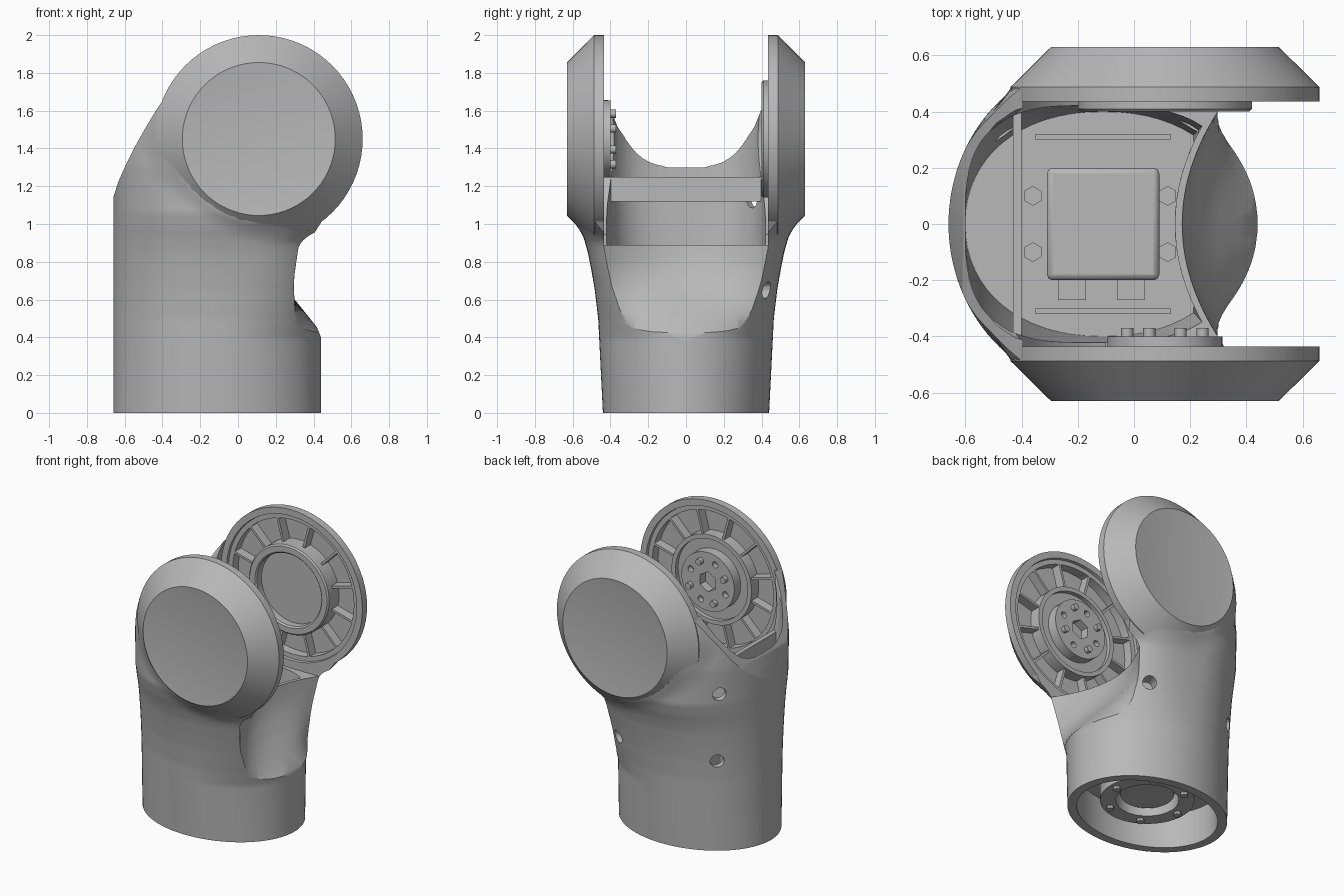
import bpy, bmesh, math
from mathutils import Matrix, Vector

cube = bpy.data.objects.get("Cube")
if cube:
    bpy.data.objects.remove(cube, do_unlink=True)

grey = bpy.data.materials.new("satin grey")
grey.use_nodes = True
grey.diffuse_color = (0.48, 0.48, 0.48, 1)
grey.node_tree.nodes["Principled BSDF"].inputs["Base Color"].default_value = grey.diffuse_color

HX, HZ = 0.11, 1.45          # joint centre
CX, RX = -0.11, 0.55         # column centre and half width


def finish(name, bm):
    bmesh.ops.recalc_face_normals(bm, faces=bm.faces)
    me = bpy.data.meshes.new(name)
    bm.to_mesh(me)
    bm.free()
    ob = bpy.data.objects.new(name, me)
    bpy.context.collection.objects.link(ob)
    me.materials.append(grey)
    return ob


def loft(name, rings):
    bm = bmesh.new()
    loops = [[bm.verts.new(p) for p in ring] for ring in rings]
    n = len(loops[0])
    for a, b in zip(loops, loops[1:]):
        for i in range(n):
            j = (i + 1) % n
            bm.faces.new((a[i], a[j], b[j], b[i]))
    bm.faces.new(loops[0])
    bm.faces.new(loops[-1])
    return finish(name, bm)


def box(name, lo, hi, turn=0):
    """Box between two corners, optionally turned around the joint axis."""
    lo, hi = Vector(lo), Vector(hi)
    bm = bmesh.new()
    bmesh.ops.create_cube(bm, size=1, matrix=Matrix.Translation((lo + hi) / 2)
                          @ Matrix.Diagonal((*(hi - lo), 1)))
    if turn:
        bmesh.ops.rotate(bm, verts=bm.verts, cent=(HX, 0, HZ),
                         matrix=Matrix.Rotation(turn, 3, 'Y'))
    return finish(name, bm)


def rod(name, a, b, r, sides=48):
    a, b = Vector(a), Vector(b)
    bm = bmesh.new()
    m = Matrix.Translation((a + b) / 2) @ (b - a).to_track_quat('Z', 'Y').to_matrix().to_4x4()
    bmesh.ops.create_cone(bm, cap_ends=True, segments=sides, radius1=r, radius2=r,
                          depth=(b - a).length, matrix=m)
    return finish(name, bm)


def lathe(name, profile, side, seg=72):
    """Spin (radius, y) pairs around the joint axis."""
    bm = bmesh.new()
    vs = [bm.verts.new((HX + r, side * y, HZ)) for r, y in profile]
    es = [bm.edges.new(p) for p in zip(vs, vs[1:])]
    bmesh.ops.spin(bm, geom=vs + es, cent=(HX, 0, HZ), axis=(0, 1, 0),
                   angle=math.tau, steps=seg, use_merge=True)
    bmesh.ops.remove_doubles(bm, verts=bm.verts, dist=0.0005)
    return finish(name, bm)


def cut(ob, cutter):
    mod = ob.modifiers.new("cut", 'BOOLEAN')
    mod.operation, mod.solver, mod.object = 'DIFFERENCE', 'EXACT', cutter
    bpy.ops.object.select_all(action='DESELECT')
    bpy.context.view_layer.objects.active = ob
    ob.select_set(True)
    bpy.ops.object.modifier_apply(modifier=mod.name)
    bpy.data.objects.remove(cutter, do_unlink=True)


def lerp(table, z):
    for (z0, v0), (z1, v1) in zip(table, table[1:]):
        if z <= z1:
            return v0 + (v1 - v0) * max(0, z - z0) / (z1 - z0)
    return table[-1][1]


def oval(rx, ry, z, power=1, limit=None):
    ring = []
    for i in range(64):
        c, s = math.cos(math.tau * i / 64), math.sin(math.tau * i / 64)
        x = CX + rx * math.copysign(abs(c) ** power, c)
        y = ry * math.copysign(abs(s) ** power, s)
        ring.append((min(x, limit + 0.8 * y * y) if limit else x, y, z))
    return ring


# Shell: oval column that flares smoothly into the two cheeks
REAR = [(0, -.66), (1.14, -.66), (1.22, -.635), (1.3, -.6), (1.42, -.54), (1.5, -.495),
        (1.6, -.435), (1.68, -.38), (1.75, -.33), (1.85, -.23)]
FRONT = [(0, .44), (.4, .44), (.46, .415), (.52, .375), (.6, .33), (.65, .315), (.7, .31), (.8, .325),
         (.9, .37), (1, .435), (1.06, .47), (1.1, .45), (1.85, .4)]
DEPTH = [(0, .44), (.5, .465), (.65, .483), (.75, .5), (.85, .52), (.92, .54), (.98, .562),
         (1.06, .585), (1.3, .59), (1.6, .53), (1.85, .42)]
FRONT_POWER = [(0, 2), (.4, 2), (1, 3.5)]
BLEND = 0.05


def half_depth(x, z):
    u = min(1, abs(x - CX) / RX)
    n = lerp(FRONT_POWER, z) if x > CX else 2
    column = lerp(DEPTH, z) * (1 - u ** n) ** (1 / n)
    r = math.hypot(x - HX, z - HZ)
    cone = min(0.6, 1.032 - r) - 0.8 * max(0, r - .55)
    h = max(BLEND - abs(column - cone), 0) / BLEND
    return max(max(column, cone) + h * h * BLEND / 4, 0.015)


rings = []
for k in range(90):
    z = 1.85 * k / 89
    x0, x1 = lerp(REAR, z), lerp(FRONT, z)
    xs = [(x0 + x1) / 2 - (x1 - x0) / 2 * math.cos(math.pi * i / 44) for i in range(45)]
    rings.append([(x, half_depth(x, z), z) for x in xs]
                 + [(x, -half_depth(x, z), z) for x in reversed(xs)])
shell = loft("outer_shell", rings)

# Joint opening, rear U notch, inner cavity and base recess
cut(shell, rod("joint_cutter", (HX, -.435, HZ), (HX, .435, HZ), 0.547, 72))
cut(shell, rod("recess_cutter", (HX, -.525, HZ), (HX, .525, HZ), 0.507, 72))
half_u = [(.44, 2.1), (.43, 1.75), (.405, 1.62), (.36, 1.51), (.29, 1.41), (.2, 1.33), (.1, 1.3)]
u_shape = half_u + [(-y, z) for y, z in reversed(half_u)]
cut(shell, loft("notch_cutter", [[(x, y, z) for y, z in u_shape] for x in (-.9, .3)]))
cut(shell, loft("cavity_cutter", [oval(.49, ry, z, p, .145) for z, ry, p in
                                  ((.42, .4, .92), (.9, .42, .72), (1.1, .425, .64), (1.7, .425, .64))]))
cut(shell, loft("base_cutter", [oval(.49, .38, z) for z in (-.1, .25)]))
cut(shell, box("slot_cutter", (-.1, -.435, .89), (.9, .435, 1.5)))

# Saddle-shaped front clearance: height, centre x, sideways curvature
SCOOP = [(.4, .46, -1.2), (.45, .42, -1), (.52, .365, -.5), (.6, .3, 0), (.7, .225, .45),
         (.8, .185, .7), (.9, .17, .8)]
rings = []
for k in range(33):
    y = -.435 + .87 * k / 32
    edge = [(x + c * y * y, y, z) for z, x, c in SCOOP]
    rings.append([(.95, y, .4)] + edge + [(.95, y, .9)])
cut(shell, loft("scoop_cutter", rings))

# Screw holes
for a, b in (((-.8, .6, .64), (-.3, .2, .64)), ((-.8, .6, 1.13), (-.3, .2, 1.13)),
             ((.33, .7, .65), (.18, .3, .65))):
    cut(shell, rod("hole_cutter", a, b, .045, 16))

# Joint caps: dished outside, hollow and ribbed inside
for side, label in ((-1, "front"), (1, "back")):
    lathe(label + "_cap", [(0, .608), (.2, .613), (.36, .625), (.405, .63), (.55, .487), (.55, .435),
                           (.505, .435), (.495, .52), (0, .52)], side)
    lathe(label + "_groove_ring", [(.47, .52), (.47, .455), (.51, .455)], side)
    for i in range(12):
        y0, y1 = sorted((side * .455, side * .53))
        box(f"{label}_rib_{i}", (HX + .29, y0, HZ - .008), (HX + .5, y1, HZ + .008),
            math.tau * (i + .5) / 12)

# Back bearing ring
lathe("bearing_ring", [(.31, .53), (.31, .41), (.3, .4), (.26, .4), (.25, .41), (.25, .46), (0, .46)], 1)
# Front drive hub with bolts and hex socket
lathe("hub_ring", [(.31, .53), (.31, .44), (.28, .44), (.28, .47), (0, .47)], -1)
hub = rod("drive_hub", (HX, -.5, HZ), (HX, -.4, HZ), .205)
cut(hub, rod("socket_cutter", (HX, -.46, HZ), (HX, -.3, HZ), .07, 6))
for i in range(8):
    a = math.tau * (i + .5) / 8
    x, z = HX + .145 * math.cos(a), HZ + .145 * math.sin(a)
    if i % 2:
        rod(f"hub_bolt_{i}", (x, -.42, z), (x, -.37, z), .022, 12)
    else:
        cut(hub, rod("bolt_cutter", (x, -.44, z), (x, -.3, z), .022, 12))

# Cross bar along the rear wall
box("cross_bar", (-.43, -.4, 1.12), (-.4, .4, 1.25))

# Drive unit on the cavity floor
unit = box("drive_unit", (-.31, -.2, .4), (.09, .2, .78))
bevel = unit.modifiers.new("soft edges", 'BEVEL')
bevel.width, bevel.segments = .02, 2
for y in (-.1, .1):
    for x in (-.36, .12):
        rod("unit_bolt", (x, y, .4), (x, y, .56), .035, 6)
for x in (-.22, -.01):
    box("unit_plug", (x - .05, -.27, .4), (x + .05, -.19, .7))
for y in (-.31, .31):
    box("cavity_rail", (-.35, y - .01, .4), (.13, y + .01, .6))

# Base mount inside the recess
mount = rod("base_mount", (CX, 0, .1), (CX, 0, .28), .3)
cut(mount, rod("mount_cutter", (CX, 0, -.1), (CX, 0, .2), .2))
rod("mount_core", (CX, 0, .14), (CX, 0, .25), .17)
for i in range(6):
    a = math.tau * i / 6
    x, y = CX + .25 * math.cos(a), .25 * math.sin(a)
    rod(f"mount_bolt_{i}", (x, y, .08), (x, y, .15), .025, 8)

# Smooth curved faces, keep sharp edges
bpy.ops.object.select_all(action='DESELECT')
for ob in bpy.context.scene.objects:
    if ob.type == 'MESH' and grey.name in ob.data.materials:
        ob.select_set(True)
        bpy.context.view_layer.objects.active = ob
bpy.ops.object.shade_smooth_by_angle(angle=math.radians(32))
